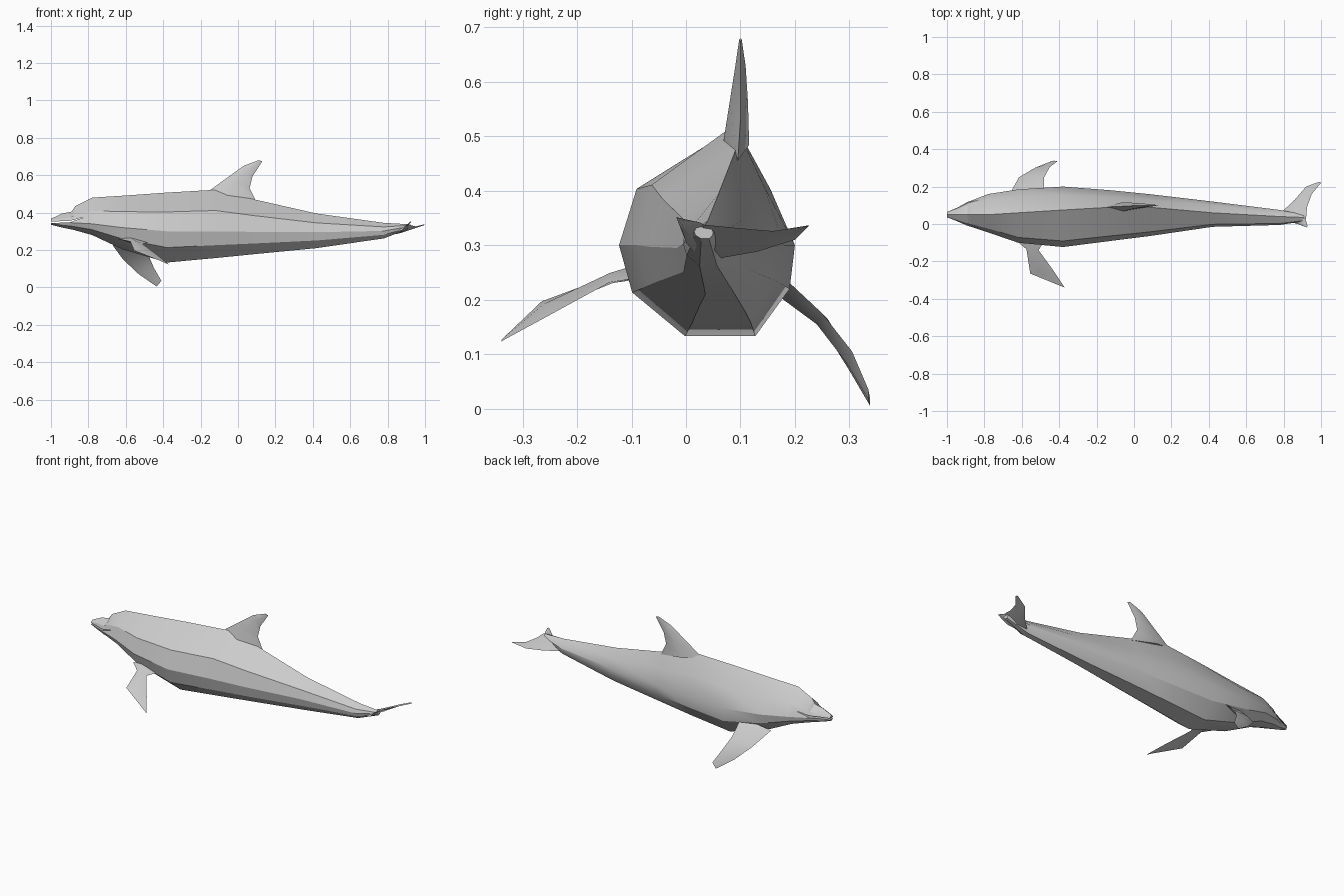
import bpy
import bmesh
from math import radians
from mathutils import Vector

cube = bpy.data.objects.get("Cube")
if cube:
    bpy.data.objects.remove(cube, do_unlink=True)

skin = bpy.data.materials.new("plain grey skin")
skin.use_nodes = True
grey = (0.6, 0.6, 0.6, 1)
skin.diffuse_color = grey
skin.node_tree.nodes["Principled BSDF"].inputs["Base Color"].default_value = grey


def loft(name, rings):
    """Skin a closed tube over rings that have the same number of points."""
    bm = bmesh.new()
    loops = [[bm.verts.new(p) for p in ring] for ring in rings]
    count = len(loops[0])
    for a, b in zip(loops, loops[1:]):
        for i in range(count):
            j = (i + 1) % count
            bm.faces.new((a[i], a[j], b[j], b[i]))
    bm.faces.new(loops[0])
    bm.faces.new(loops[-1])
    bmesh.ops.recalc_face_normals(bm, faces=bm.faces)
    mesh = bpy.data.meshes.new(name)
    bm.to_mesh(mesh)
    bm.free()
    mesh.materials.append(skin)
    obj = bpy.data.objects.new(name, mesh)
    bpy.context.collection.objects.link(obj)
    return obj


def smooth(obj, angle=28):
    bpy.ops.object.select_all(action="DESELECT")
    obj.select_set(True)
    bpy.context.view_layer.objects.active = obj
    bpy.ops.object.shade_smooth_by_angle(angle=radians(angle))


def fin(name, thickness, edges):
    """Thin blade: pairs of leading and trailing points from root to tip."""
    rings = []
    for i, (lead, trail) in enumerate(edges):
        lead, trail = Vector(lead), Vector(trail)
        k = min(i, len(edges) - 2)
        span = Vector(edges[k + 1][0]) - Vector(edges[k][0])
        chord = Vector(edges[k][1]) - Vector(edges[k][0])
        side = span.cross(chord).normalized()
        side *= thickness * (1 - 0.9 * i / (len(edges) - 1))
        mid = lead.lerp(trail, 0.4)
        rings.append([lead, mid + side, trail, mid - side])
    smooth(loft(name, rings), 40)


# Body stations: x, right y, left y, ridge y, bottom z, side z, top z
stations = [
    (-1.0, .035, .065, .05, .335, .35, .367),
    (-.94, .012, .09, .05, .32, .346, .395),
    (-.89, -.01, .118, .05, .31, .346, .405),
    (-.87, -.015, .125, .05, .305, .345, .435),
    (-.78, -.045, .16, .05, .28, .34, .48),
    (-.62, -.1, .185, .06, .205, .32, .49),
    (-.38, -.123, .2, .075, .133, .3, .507),
    (-.12, -.09, .18, .09, .157, .3, .522),
    (.08, -.065, .16, .09, .177, .297, .472),
    (.42, -.015, .12, .06, .21, .295, .395),
    (.78, -.005, .075, .04, .262, .302, .345),
    (.91, .015, .05, .035, .312, .325, .338),
]
# Faceted girth: sideways and upward share of each corner below the ridge
girth = [(-.8, .5), (-1, 0), (-.85, -.52), (-.25, -1),
         (.55, -1), (.94, -.48), (1, 0), (.72, .5)]
rings = []
for x, right, left, ridge, bottom, waist, top in stations:
    middle, half = (right + left) / 2, (left - right) / 2
    ring = [(x, ridge, top)]
    for across, up in girth:
        reach = top - waist if up > 0 else waist - bottom
        ring.append((x, middle + across * half, waist + up * reach))
    rings.append(ring)
body = loft("body", rings)

# Mouth slot cut across the beak
slit = [(-1.02, .347, .004), (-.9, .352, .004), (-.83, .373, .001)]
cutter = loft("mouth_cutter", [
    [(x, -.3, z - t), (x, .4, z - t), (x, .4, z + t), (x, -.3, z + t)]
    for x, z, t in slit])
cutter.hide_render = True
cut = body.modifiers.new("mouth", "BOOLEAN")
cut.operation = "DIFFERENCE"
cut.object = cutter
bpy.context.view_layer.objects.active = body
bpy.ops.object.modifier_apply(modifier=cut.name)
bpy.data.objects.remove(cutter, do_unlink=True)
smooth(body)

# Back fin
fin("dorsal_fin", .024, [
    ((-.17, .09, .505), (.1, .095, .455)),
    ((-.06, .095, .585), (.062, .1, .53)),
    ((.03, .1, .65), (.078, .1, .595)),
    ((.11, .1, .68), (.13, .1, .674)),
])

# Flippers, posed differently on each side
fin("right_flipper", .014, [
    ((-.64, -.08, .26), (-.48, -.09, .24)),
    ((-.575, -.135, .245), (-.51, -.14, .232)),
    ((-.555, -.265, .197), (-.43, -.25, .172)),
    ((-.38, -.336, .128), (-.37, -.34, .123)),
])
fin("left_flipper", .016, [
    ((-.67, .15, .225), (-.48, .17, .25)),
    ((-.615, .25, .15), (-.48, .25, .175)),
    ((-.53, .3, .07), (-.45, .305, .105)),
    ((-.435, .338, .005), (-.41, .335, .035)),
])

# Twisted tail flukes
fin("left_fluke", .012, [
    ((.78, .055, .275), (.92, .03, .338)),
    ((.86, .13, .288), (.925, .09, .332)),
    ((.92, .2, .31), (.95, .16, .326)),
    ((.99, .226, .336), (1.0, .22, .334)),
])
fin("right_fluke", .01, [
    ((.8, .02, .28), (.91, .04, .335)),
    ((.875, .0, .305), (.918, .025, .342)),
    ((.92, -.018, .352), (.928, -.012, .35)),
])
